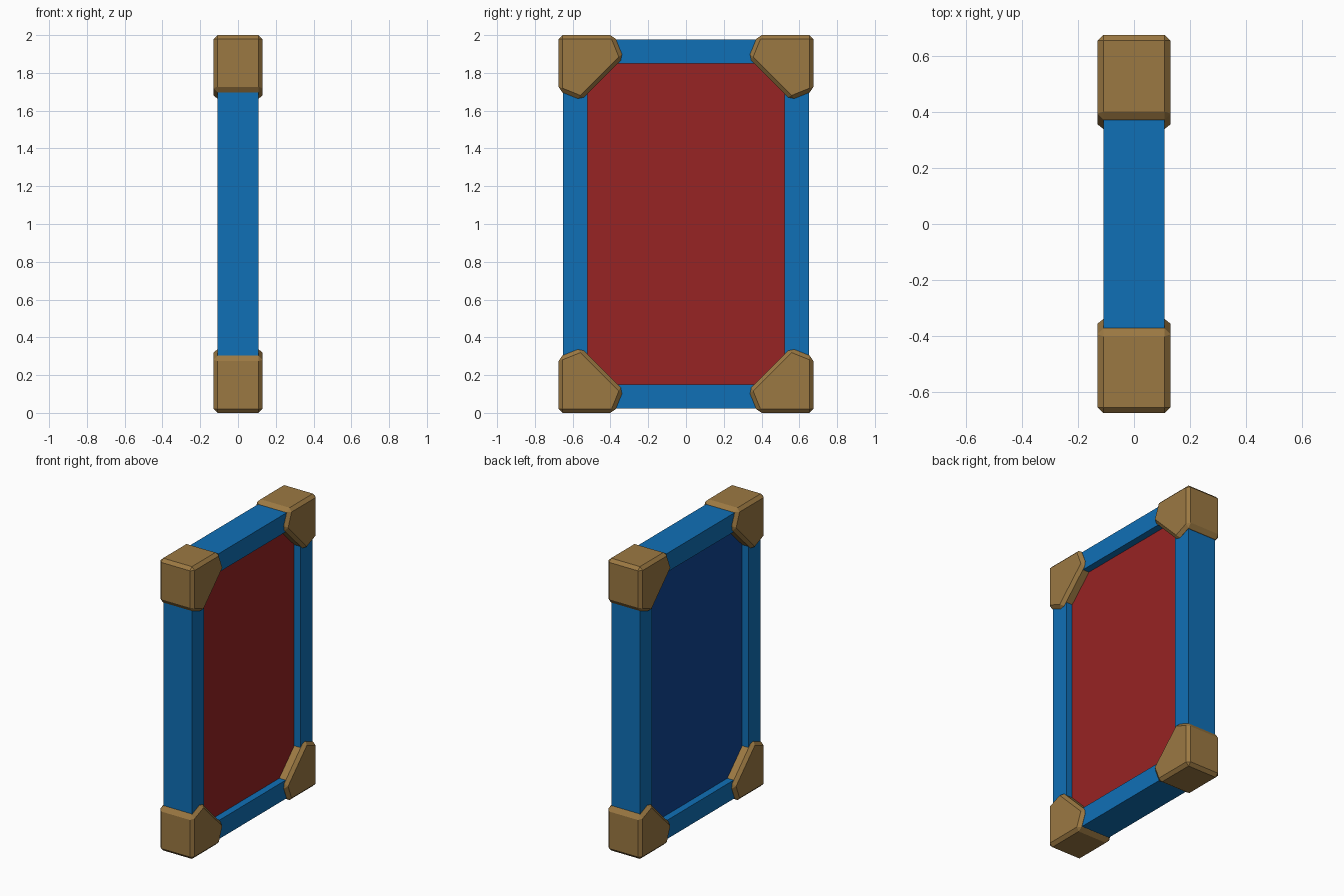
import bpy, bmesh

if "Cube" in bpy.data.objects:
    bpy.data.objects.remove(bpy.data.objects["Cube"])

def material(name, rgb):
    m = bpy.data.materials.new(name)
    m.diffuse_color = (*rgb, 1)
    m.use_nodes = True
    m.node_tree.nodes["Principled BSDF"].inputs["Base Color"].default_value = m.diffuse_color
    return m

frame_blue = material("frame_blue", (0.005, 0.16, 0.47))
red = material("panel_red", (0.31, 0.017, 0.017))
navy = material("panel_navy", (0.005, 0.06, 0.30))
bronze = material("corner_bronze", (0.33, 0.19, 0.055))

def add_object(name, bm, mat):
    bmesh.ops.recalc_face_normals(bm, faces=bm.faces)
    mesh = bpy.data.meshes.new(name)
    bm.to_mesh(mesh)
    bm.free()
    mesh.materials.append(mat)
    ob = bpy.data.objects.new(name, mesh)
    bpy.context.collection.objects.link(ob)
    return ob

def prism(name, profile, x0, x1, mat, bevel=0):
    """Extrude a (y, z) outline along x, optionally chamfering every edge."""
    bm = bmesh.new()
    face = bm.faces.new([bm.verts.new((x0, y, z)) for y, z in profile])
    ext = bmesh.ops.extrude_face_region(bm, geom=[face], use_keep_orig=True)
    verts = [g for g in ext["geom"] if isinstance(g, bmesh.types.BMVert)]
    bmesh.ops.translate(bm, verts=verts, vec=(x1 - x0, 0, 0))
    bmesh.ops.recalc_face_normals(bm, faces=bm.faces)
    if bevel:
        bmesh.ops.bevel(bm, geom=bm.edges[:], offset=bevel, segments=1,
                        profile=0.5, affect='EDGES')
    return add_object(name, bm, mat)

# Frame: four mitred bars
W, H, T, D = 0.65, 0.977, 0.128, 0.108      # half width, half height, bar, half depth
outer = [(-W, 1 - H), (W, 1 - H), (W, 1 + H), (-W, 1 + H)]
w, h = W - T, H - T
inner = [(-w, 1 - h), (w, 1 - h), (w, 1 + h), (-w, 1 + h)]
bm = bmesh.new()
rings = [[bm.verts.new((x, y, z)) for y, z in loop]
         for x, loop in ((-D, outer), (D, outer), (D, inner), (-D, inner))]
for a in range(4):
    for i in range(4):
        r, s, j = rings[a], rings[(a + 1) % 4], (i + 1) % 4
        bm.faces.new((r[i], r[j], s[j], s[i]))
add_object("frame", bm, frame_blue)

# Recessed panels, one colour on each side
prism("red_panel", inner, 0, 0.06, red)
prism("navy_panel", inner, -0.06, 0, navy)

# Chamfered corner guards, mirrored to all four corners
guard = [(0.675, 0), (0.675, 0.295), (0.554, 0.344), (0.331, 0.121), (0.38, 0)]
for level, flip in (("bottom", False), ("top", True)):
    for side, s in (("near", -1), ("far", 1)):
        pts = [(s * y, 2 - z if flip else z) for y, z in guard]
        prism(f"{level}_{side}_corner_guard", pts, -0.13, 0.13, bronze, 0.021)
